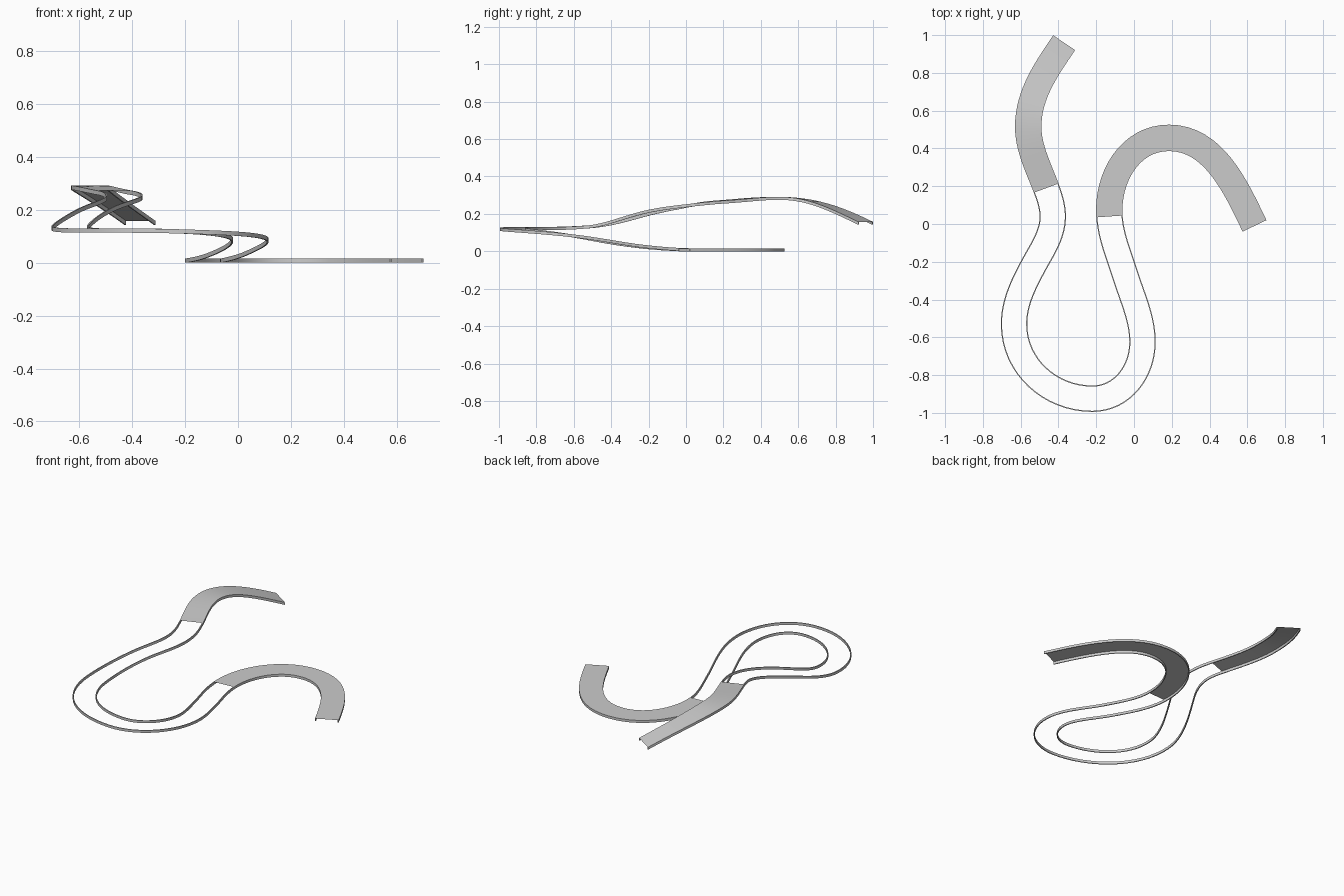
import bpy, bmesh, math
from mathutils import Vector
from mathutils.geometry import interpolate_bezier

if "Cube" in bpy.data.objects:
    bpy.data.objects.remove(bpy.data.objects["Cube"])

HALF_W, RAIL_T, RAIL_H, STEPS = 0.07, 0.006, 0.016, 16

# Centre line nodes: x, y, z (mid height), direction x, y, slope
NODES = [
    (0.638, -0.010, 0.008, -0.43, 0.90, 0),
    (0.185, 0.456, 0.008, -1, 0, 0),
    (-0.13, 0.040, 0.008, 0.07, -1, 0),
    (-0.045, -0.275, 0.030, 0.30, -0.95, 0.12),
    (0.045, -0.625, 0.085, 0, -1, 0.13),
    (-0.22, -0.925, 0.118, -1, 0, 0.035),
    (-0.635, -0.53, 0.130, 0, 1, 0.07),
    (-0.535, -0.225, 0.200, 0.47, 0.88, 0.23),
    (-0.43, 0.040, 0.248, 0, 1, 0.14),
    (-0.465, 0.190, 0.264, -0.35, 0.94, 0.06),
    (-0.56, 0.515, 0.283, 0, 1, -0.02),
    (-0.37, 0.960, 0.150, 0.555, 0.83, -0.40),
]


def centre_line(first, last):
    """Sampled points of the centre line between two nodes."""
    pts = []
    for a, b in zip(NODES[first:last], NODES[first + 1:last + 1]):
        p, q = Vector(a[:3]), Vector(b[:3])
        da, db = Vector(a[3:5]).normalized(), Vector(b[3:5]).normalized()
        h = (q - p).length / (3 * math.cos(da.angle(db) / 4) ** 2)
        seg = interpolate_bezier(p, p + Vector((*da, a[5])) * h,
                                 q - Vector((*db, b[5])) * h, q, STEPS + 1)
        pts += seg if not pts else seg[1:]
    return pts


def sweep(name, first, last, profile, closed):
    """Sweep a (side, height) profile along the centre line, kept upright."""
    pts = centre_line(first, last)
    bm = bmesh.new()
    rings = []
    for i, p in enumerate(pts):
        t = pts[min(i + 1, len(pts) - 1)] - pts[max(i - 1, 0)]
        if i in (0, len(pts) - 1):
            n = NODES[first if i == 0 else last]
            t = Vector((n[3], n[4], 0))
        side = Vector((t.y, -t.x, 0)).normalized()
        rings.append([bm.verts.new(p + side * s + Vector((0, 0, z)))
                      for s, z in profile])
    n = len(profile)
    for r0, r1 in zip(rings, rings[1:]):
        for k in range(n if closed else n - 1):
            j = (k + 1) % n
            bm.faces.new((r0[k], r0[j], r1[j], r1[k]))
    if closed:
        bm.faces.new(rings[0])
        bm.faces.new(rings[-1])
        bmesh.ops.recalc_face_normals(bm, faces=bm.faces)
    else:
        for f in bm.faces:
            f.normal_update()
            if f.normal.z < 0:
                f.normal_flip()
    me = bpy.data.meshes.new(name)
    bm.to_mesh(me)
    bm.free()
    ob = bpy.data.objects.new(name, me)
    bpy.context.collection.objects.link(ob)
    bpy.ops.object.select_all(action='DESELECT')
    ob.select_set(True)
    bpy.context.view_layer.objects.active = ob
    bpy.ops.object.shade_smooth_by_angle(angle=math.radians(30))


# Two side rails along the whole track
top = RAIL_H / 2
for name, s in (("left_rail", -1), ("right_rail", 1)):
    a, b = s * HALF_W, s * (HALF_W - RAIL_T)
    sweep(name, 0, len(NODES) - 1,
          [(a, -top), (b, -top), (b, top), (a, top)], True)

# Thin road decks level with the rail tops, at the two ends of the track
inner = HALF_W - RAIL_T
deck = [(-inner, top), (inner, top)]
sweep("lower_deck", 0, 2, deck, False)
sweep("upper_deck", 9, len(NODES) - 1, deck, False)
